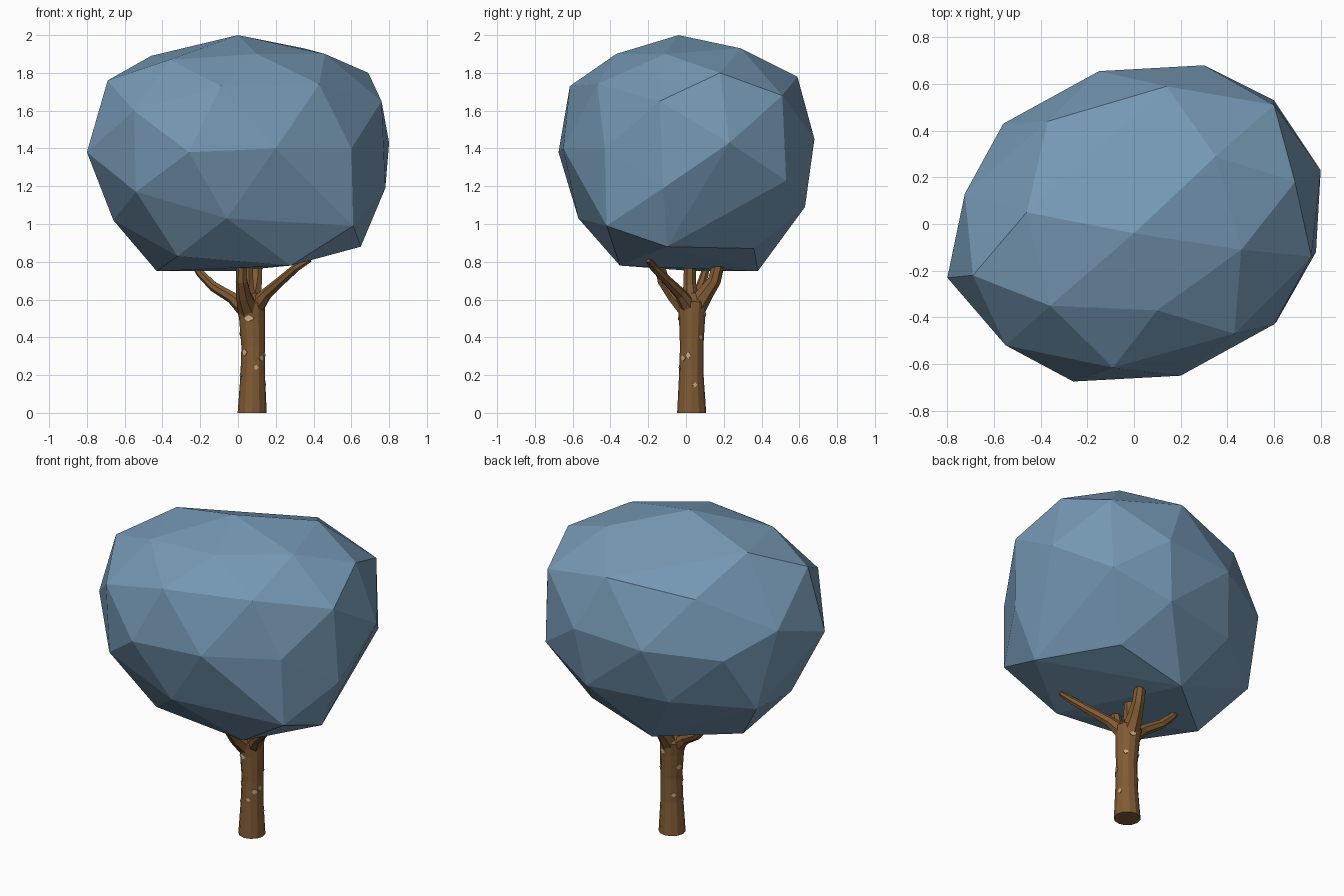
import bpy, bmesh, math
from mathutils import Vector

if "Cube" in bpy.data.objects:
    bpy.data.objects.remove(bpy.data.objects["Cube"])


def material(name, rgb):
    m = bpy.data.materials.new(name)
    m.diffuse_color = (*rgb, 1)
    m.use_nodes = True
    m.node_tree.nodes["Principled BSDF"].inputs["Base Color"].default_value = m.diffuse_color
    return m


LEAF = material("blue_foliage", (0.175, 0.31, 0.45))
BARK = material("brown_bark", (0.22, 0.105, 0.035))
SPOT = material("pale_bark", (0.58, 0.42, 0.25))


def finish(name, bm, mat):
    bmesh.ops.recalc_face_normals(bm, faces=bm.faces)
    me = bpy.data.meshes.new(name)
    bm.to_mesh(me)
    bm.free()
    me.materials.append(mat)
    ob = bpy.data.objects.new(name, me)
    bpy.context.collection.objects.link(ob)
    return ob


def tube(name, path, sides):
    """Faceted tube through (x, y, z, radius) points."""
    bm = bmesh.new()
    pts = [Vector(p[:3]) for p in path]
    rings = []
    for i, p in enumerate(pts):
        d = pts[min(i + 1, len(pts) - 1)] - pts[max(i - 1, 0)]
        if i == 0 and name == "trunk":
            d = Vector((0, 0, 1))
        u = d.cross(Vector((0, 1, 0))).normalized()
        v = d.cross(u).normalized()
        r = path[i][3]
        rings.append([bm.verts.new(p + r * (math.cos(a) * u + math.sin(a) * v))
                      for a in (2 * math.pi * k / sides for k in range(sides))])
    for a, b in zip(rings, rings[1:]):
        for k in range(sides):
            n = (k + 1) % sides
            bm.faces.new((a[k], a[n], b[n], b[k]))
    bm.faces.new(rings[0])
    bm.faces.new(rings[-1])
    return finish(name, bm, BARK)


# Crown: faceted hull, ordered from top to bottom
crown = [
    (0, -.04, 2), (.46, -.11, 1.9), (-.46, .05, 1.89), (.35, .29, 1.93),
    (.1, -.37, 1.9), (-.36, -.35, 1.87), (-.37, .44, 1.72),
    (.14, .59, 1.78), (.69, .18, 1.8), (-.69, -.22, 1.76), (.6, .51, 1.68),
    (.43, -.47, 1.74), (-.09, -.615, 1.73), (.76, -.14, 1.65), (-.55, -.52, 1.6),
    (-.8, -.23, 1.38), (-.26, -.675, 1.38), (.2, -.65, 1.4), (.6, -.43, 1.4),
    (.78, -.12, 1.19), (.8, .23, 1.43), (.6, .53, 1.23), (.3, .68, 1.45),
    (-.15, .655, 1.42), (-.56, .43, 1.38), (-.725, .13, 1.5),
    (-.54, -.5, 1.17), (-.06, -.57, 1.03), (.61, -.42, .99), (.65, -.1, .88),
    (.56, .21, 1.05), (.25, .63, 1.09), (-.25, .53, 1.08), (-.65, .23, 1.03),
    (-.66, -.1, 1.02), (-.32, -.35, .83), (.28, -.35, .78), (.4, .36, .87),
    (-.03, .38, .75), (-.43, .05, .75)]
bm = bmesh.new()
for p in crown:
    bm.verts.new(p)
res = bmesh.ops.convex_hull(bm, input=bm.verts)
inner = [g for g in res["geom_interior"] if isinstance(g, bmesh.types.BMVert)]
bmesh.ops.delete(bm, geom=inner, context='VERTS')
finish("crown", bm, LEAF)

# Trunk
trunk_path = [(.075, .03, 0, .077), (.078, .028, .2, .065), (.08, .03, .35, .062),
              (.075, .032, .5, .069), (.067, .03, .58, .077), (.06, .03, .63, .04)]
tube("trunk", trunk_path, 12)

# Branches
branches = {
    "left_branch": [(.05, .03, .54, .05), (-.03, .05, .61, .032), (-.13, .08, .67, .027),
                    (-.2, .1, .74, .022), (-.24, .11, .8, .015)],
    "right_branch": [(.08, .03, .54, .05), (.15, -.03, .63, .032), (.23, -.1, .7, .026),
                     (.31, -.17, .77, .022), (.38, -.2, .81, .014)],
    "back_branch": [(.07, .04, .54, .06), (.08, .1, .63, .045), (.095, .15, .7, .036),
                    (.1, .18, .82, .032)],
    "front_branch": [(.06, .02, .54, .06), (.03, -.06, .62, .042), (.02, -.12, .7, .032),
                     (.02, -.15, .82, .026)],
    "middle_branch": [(.06, .03, .55, .05), (.05, .02, .68, .035), (.05, .02, .82, .03)],
}
for name, path in branches.items():
    tube(name, path, 7)


# Pale bark patches: thin irregular plates (angle, height, half width, half height)
def trunk_at(z):
    for a, b in zip(trunk_path, trunk_path[1:]):
        if a[2] <= z <= b[2]:
            t = (z - a[2]) / (b[2] - a[2])
            return [p + (q - p) * t for p, q in zip(a, b)]


patches = [(-92, .5, .03, .016), (-135, .32, .02, .018), (-88, .24, .014, .014),
           (-35, .29, .018, .016), (-8, .305, .014, .018), (40, .4, .014, .014),
           (10, .15, .013, .015), (60, .52, .024, .014), (175, .42, .025, .016),
           (205, .2, .018, .015), (120, .25, .016, .014)]
for i, (deg, z, w, h) in enumerate(patches):
    x, y, _, r = trunk_at(z)
    a = math.radians(round(deg / 30 - .5) * 30 + 15)  # centre of a trunk facet
    out = Vector((math.cos(a), math.sin(a), 0))
    side = Vector((-out.y, out.x, 0))
    c = Vector((x, y, z)) + out * (r * math.cos(math.pi / 12) - .002)
    bm = bmesh.new()
    ring = []
    for k in range(8):
        t = k * math.pi / 4
        s = .75 if k % 2 else 1
        ring.append(bm.verts.new(c + side * w * s * math.cos(t)
                                 + Vector((0, 0, h * s * math.sin(t)))))
    f = bm.faces.new(ring)
    ext = bmesh.ops.extrude_face_region(bm, geom=[f])
    bmesh.ops.translate(bm, vec=out * .006,
                        verts=[g for g in ext["geom"] if isinstance(g, bmesh.types.BMVert)])
    finish(f"bark_patch_{i + 1}", bm, SPOT)
